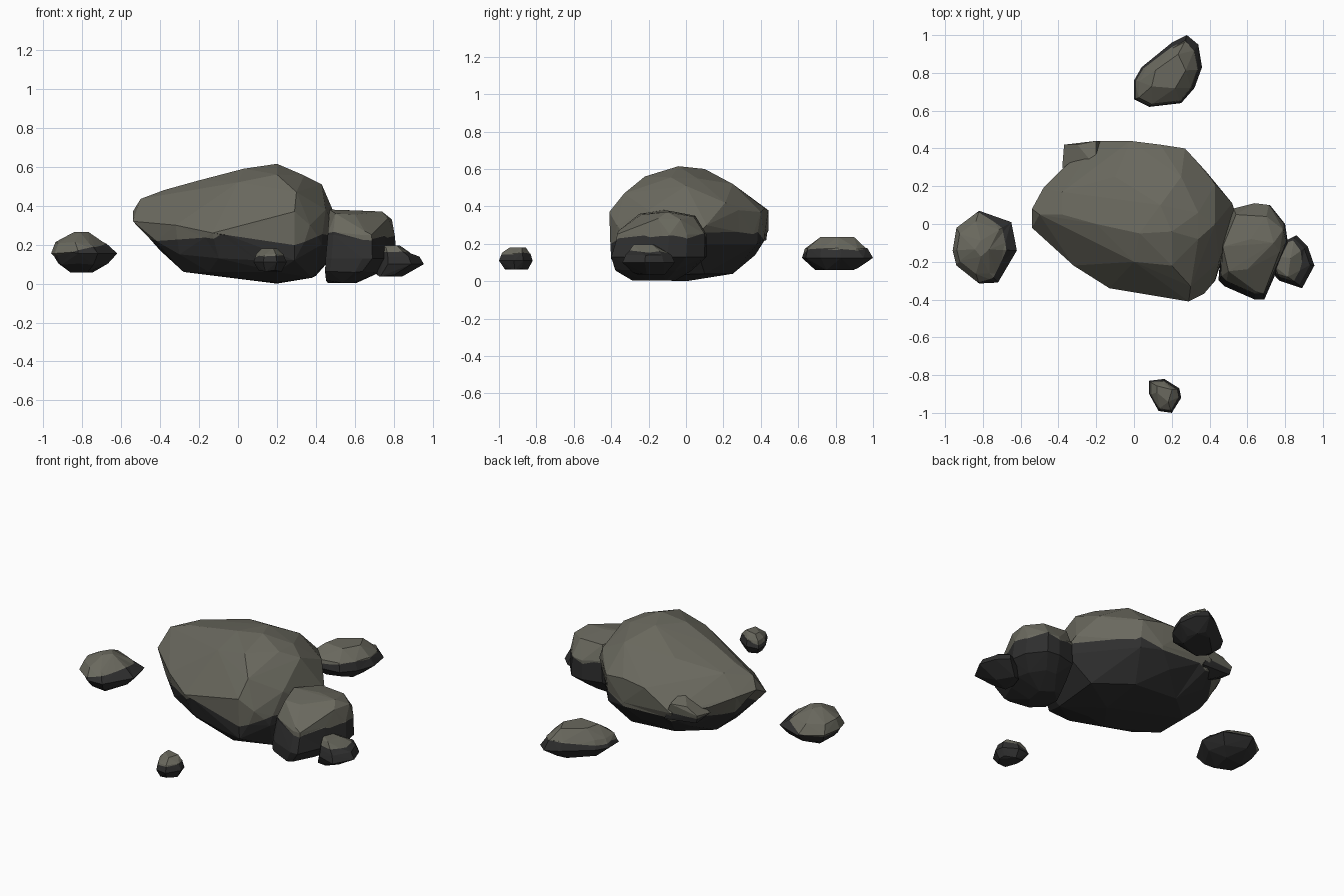
import bpy, bmesh
from mathutils import Vector, noise


def material(name, rgb):
    m = bpy.data.materials.new(name)
    m.diffuse_color = (*rgb, 1)
    return m


LIGHT = material("dry grey stone", (0.143, 0.14, 0.112))
DARK = material("dark damp stone", (0.028, 0.028, 0.028))


def rock(name, points, line, tilt=(0, 0), rough=0.0):
    """Faceted hull stone, darker below a wavering tide line."""
    bm = bmesh.new()
    for p in points:
        bm.verts.new(p)
    res = bmesh.ops.convex_hull(bm, input=bm.verts[:])
    junk = {g for g in res["geom_interior"] + res["geom_unused"]
            if isinstance(g, bmesh.types.BMVert)}
    bmesh.ops.delete(bm, geom=list(junk), context='VERTS')
    mid = sum((v.co for v in bm.verts), Vector()) / len(bm.verts)
    co = Vector((mid.x, mid.y, line))
    no = Vector((tilt[0], tilt[1], 1))
    # cut the tide line, then waver its points so the border is ragged
    cut = bmesh.ops.bisect_plane(bm, geom=bm.verts[:] + bm.edges[:] + bm.faces[:],
                                 plane_co=co, plane_no=no)
    for f in bm.faces:
        f.material_index = 0 if (f.calc_center_median() - co).dot(no) > 0 else 1
    for g in cut["geom_cut"]:
        if isinstance(g, bmesh.types.BMVert):
            g.co.z += rough * noise.noise(g.co * 9)
    bmesh.ops.triangulate(bm, faces=bm.faces[:])
    bmesh.ops.recalc_face_normals(bm, faces=bm.faces[:])
    me = bpy.data.meshes.new(name)
    bm.to_mesh(me)
    bm.free()
    me.materials.append(LIGHT)
    me.materials.append(DARK)
    ob = bpy.data.objects.new(name, me)
    bpy.context.collection.objects.link(ob)
    return ob


def stack(outline, layers):
    """Repeat a plan outline at several heights: (z, scale, shift x, shift y)."""
    cx = sum(p[0] for p in outline) / len(outline)
    cy = sum(p[1] for p in outline) / len(outline)
    return [(cx + dx + (x - cx) * s, cy + dy + (y - cy) * s, z + 0.012 * (1 - s) * (-1) ** i)
            for z, s, dx, dy in layers for i, (x, y) in enumerate(outline)]


# main boulder: girth, crown and belly points
girth = [(-.54, .08, .37), (-.54, -.02, .32), (-.5, .05, .435), (-.48, .19, .35), (-.37, .3, .3),
         (-.2, .44, .27), (-.02, .44, .38), (.14, .42, .39), (.14, .42, .24), (.27, .4, .37),
         (.27, .38, .2), (.38, .28, .38), (.43, .21, .42), (.52, .11, .3), (.54, .05, .2),
         (.45, -.2, .38), (.43, -.3, .2), (.37, -.37, .3), (.29, -.41, .37), (.29, -.4, .12),
         (.12, -.37, .25), (-.13, -.34, .26), (-.32, -.22, .3), (-.3, -.2, .15)]
crown = [(.2, -.04, .615), (.14, .1, .6), (.03, -.05, .59), (.34, -.08, .555), (.34, .06, .55),
         (.43, 0, .51), (.2, -.22, .56), (0, -.2, .52), (-.2, 0, .53), (-.38, .05, .48),
         (-.38, .17, .465), (-.1, .25, .515), (.25, .25, .52), (.3, -.33, .47)]
belly = [(.05, 0, .02), (.2, -.15, .005), (.2, 0, 0), (.38, -.2, .03), (.4, .1, .04),
         (-.28, .1, .06), (-.28, -.1, .06), (-.1, .25, .06), (.2, .25, .04), (-.4, .1, .17),
         (.05, -.2, .02), (.2, -.33, .06), (.1, -.35, .12), (-.1, -.3, .13), (-.15, -.2, .06),
         (-.25, .3, .15), (.05, .37, .14)]
rock("main_boulder", girth + crown + belly, .235, rough=.07)

# jutting ledge at the back left of the main boulder
rock("back_ledge", [(-.37, .42, .29), (-.36, .41, .24), (-.38, .3, .27), (-.3, .42, .33),
                    (-.2, .44, .33), (-.15, .43, .22), (-.2, .3, .37), (-.2, .3, .18)], .27)

# medium boulder leaning on the right
middle = [(.45, -.3), (.47, -.05), (.52, .08), (.64, .11), (.72, .1), (.8, 0), (.815, -.1),
          (.76, -.24), (.69, -.4), (.64, -.4), (.48, -.33)]
cap = [(.47, -.12, .38), (.62, -.08, .375), (.74, -.1, .37), (.5, -.25, .36), (.7, .04, .345),
       (.6, -.24, .355), (.79, -.03, .33), (.77, -.15, .335), (.54, .05, .35), (.65, -.36, .27)]
rock("middle_boulder", stack(middle, [(.01, .45, -.1, -.03), (.06, .8, -.04, -.03), (.13, 1, 0, 0),
                                      (.25, .94, 0, .015)]) + cap,
     .245, tilt=(.05, 0), rough=.04)

# small stone at the far right
small = [(.74, -.22), (.77, -.3), (.89, -.34), (.955, -.22), (.92, -.12), (.86, -.06), (.78, -.1)]
rock("small_stone", stack(small, [(.04, .6, -.07, 0), (.1, 1, 0, 0), (.14, .88, -.01, 0),
                                  (.19, .45, -.05, -.02)]), .155, tilt=(-.1, .1), rough=.02)

# loose stones
left = [(-.96, -.14), (-.94, -.02), (-.82, .07), (-.65, .01), (-.62, -.14), (-.72, -.31),
        (-.82, -.315), (-.94, -.22)]
rock("left_stone", stack(left, [(.065, .4, 0, 0), (.1, .75, 0, 0), (.155, 1, 0, 0),
                                (.21, .72, -.02, 0), (.255, .22, 0, 0)]), .165, tilt=(-.25, 0), rough=.02)
back = [(0, .66), (0, .76), (.04, .83), (.2, .96), (.28, 1), (.34, .95), (.36, .83), (.32, .72),
        (.25, .64), (.08, .62)]
rock("back_stone", stack(back, [(.065, .6, 0, 0), (.125, 1, 0, 0), (.175, .86, 0, -.01),
                                (.23, .5, 0, 0)]), .16, tilt=(-.08, 0), rough=.03)
front = [(.08, -.83), (.16, -.82), (.24, -.87), (.25, -.92), (.2, -1), (.13, -.99), (.08, -.9)]
rock("front_stone", stack(front, [(.065, .7, 0, 0), (.11, 1, 0, 0), (.15, .83, 0, 0),
                                  (.175, .5, 0, .01)]), .14, tilt=(-.1, 0), rough=.02)
